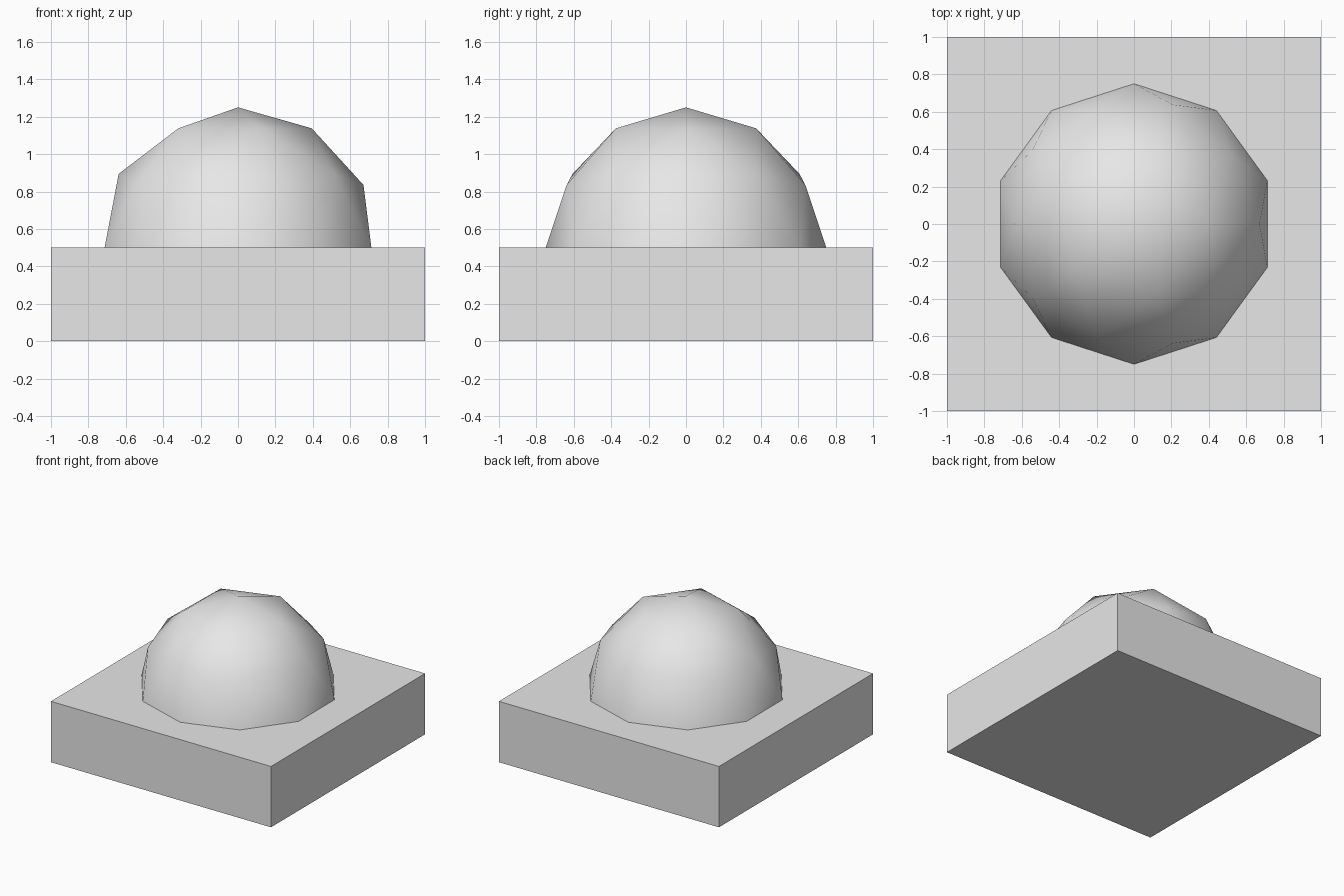
import bpy
import bmesh
from mathutils import Matrix, Vector

# Remove the default cube
default = bpy.data.objects.get("Cube")
if default:
    bpy.data.objects.remove(default, do_unlink=True)

BASE_HEIGHT = 0.5
DOME_RADIUS = 0.75

# One light grey for the whole model
grey = bpy.data.materials.new("light_grey")
grey.use_nodes = True
colour = (0.8, 0.8, 0.8, 1)
grey.diffuse_color = colour
grey.node_tree.nodes["Principled BSDF"].inputs["Base Color"].default_value = colour


def add_object(name, bm):
    mesh = bpy.data.meshes.new(name)
    bm.to_mesh(mesh)
    bm.free()
    mesh.materials.append(grey)
    obj = bpy.data.objects.new(name, mesh)
    bpy.context.collection.objects.link(obj)
    return obj


# Square base slab
bm = bmesh.new()
bmesh.ops.create_cube(bm, size=1)
bmesh.ops.scale(bm, vec=(2, 2, BASE_HEIGHT), verts=bm.verts)
bmesh.ops.translate(bm, vec=(0, 0, BASE_HEIGHT / 2), verts=bm.verts)
add_object("base_slab", bm)

# Faceted dome: upper half of an icosphere resting on the slab
bm = bmesh.new()
bmesh.ops.create_icosphere(bm, subdivisions=2, radius=DOME_RADIUS)
lower = [f for f in bm.faces if f.calc_center_median().z < 0]
bmesh.ops.delete(bm, geom=lower, context='FACES')
bmesh.ops.transform(bm, matrix=Matrix.Translation(Vector((0, 0, BASE_HEIGHT))), verts=bm.verts)
for face in bm.faces:
    face.smooth = True
add_object("dome", bm)
